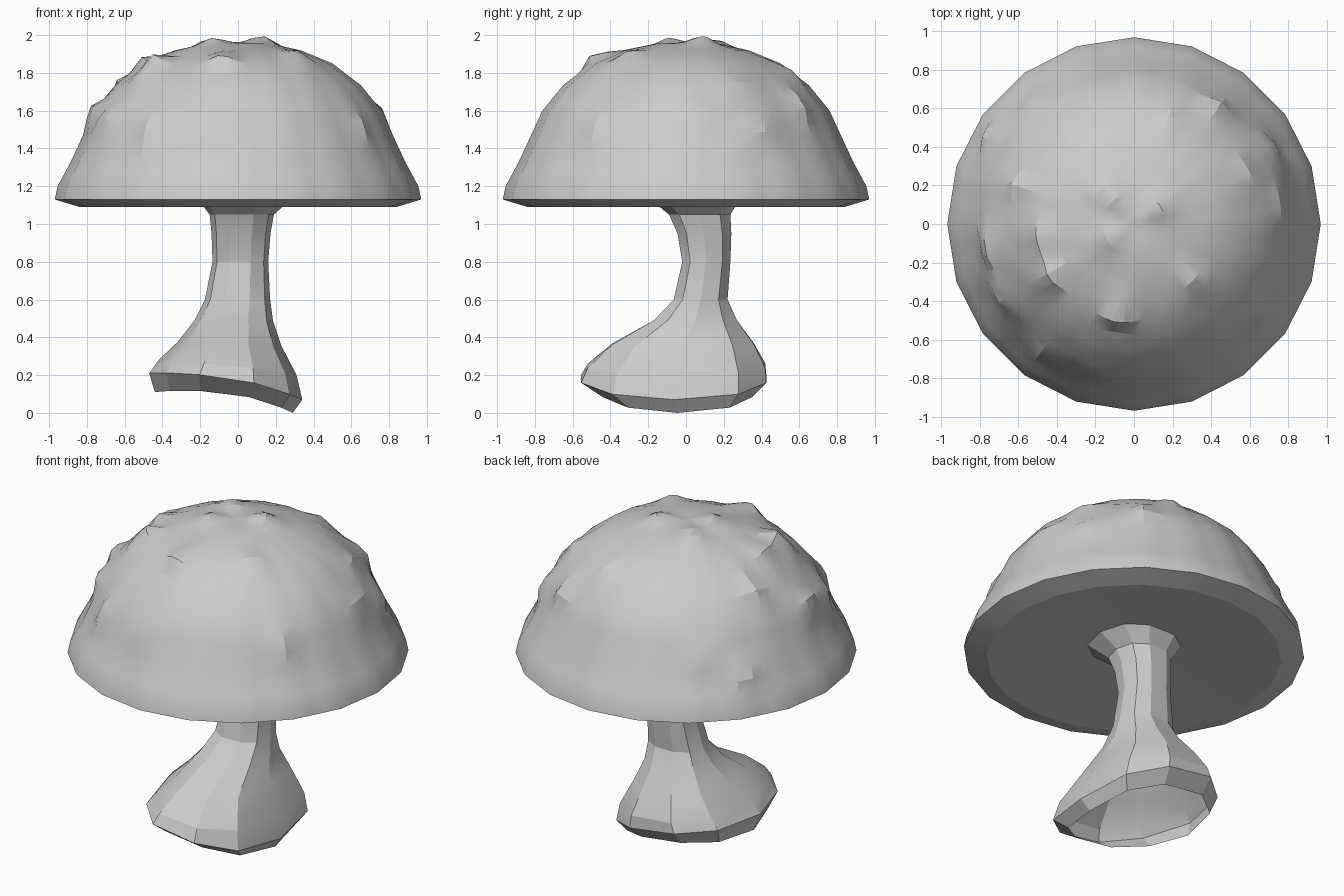
import bpy, bmesh
from math import sin, cos, pi, exp, copysign, hypot
from mathutils import Vector

if "Cube" in bpy.data.objects:
    bpy.data.objects.remove(bpy.data.objects["Cube"])


def add_object(name, bm, angle):
    bmesh.ops.recalc_face_normals(bm, faces=bm.faces)
    mesh = bpy.data.meshes.new(name)
    bm.to_mesh(mesh)
    bm.free()
    obj = bpy.data.objects.new(name, mesh)
    bpy.context.collection.objects.link(obj)
    bpy.context.view_layer.objects.active = obj
    obj.select_set(True)
    bpy.ops.object.shade_smooth_by_angle(angle=angle)
    obj.select_set(False)
    return obj


def skin(bm, rings):
    """Bridge successive rings of points with quads."""
    loops = [[bm.verts.new(p) for p in ring] for ring in rings]
    for a, b in zip(loops, loops[1:]):
        n = len(a)
        for i in range(n):
            bm.faces.new((a[i], a[(i + 1) % n], b[(i + 1) % n], b[i]))
    return loops


# Cap: dome profile (radius, height) from rim to crown
profile = [(0.97, 1.13), (0.955, 1.2), (0.885, 1.33), (0.82, 1.47), (0.76, 1.6),
           (0.65, 1.735), (0.5, 1.85), (0.33, 1.92), (0.16, 1.955), (0.04, 1.96)]


def dome_z(r):
    for (r0, z0), (r1, z1) in zip(profile, profile[1:]):
        if r >= r1:
            return z0 + (z1 - z0) * (r0 - r) / (r0 - r1)
    return profile[-1][1]


SIDES, SUB = 20, 3
N = SIDES * SUB


def cap_ring(r, z):
    pts = []
    for i in range(N):
        a = 2 * pi * i / N
        local = 2 * pi * (i % SUB) / N - pi / SIDES
        k = cos(pi / SIDES) / cos(local)      # keeps the faceted outline
        pts.append(Vector((r * k * cos(a), r * k * sin(a), z)))
    return pts


dense = []
for (r0, z0), (r1, z1) in zip(profile, profile[1:]):
    steps = 1 if r0 > 0.96 else 2
    for s in range(steps):
        t = s / steps
        dense.append((r0 + (r1 - r0) * t, z0 + (z1 - z0) * t))
dense.append(profile[-1])

# Warts: plan position and height
warts = [(-0.45, -0.27, .07), (-0.08, -0.46, .06), (0.31, -0.3, .04), (-0.49, -0.07, .04),
         (-0.76, -0.12, .06), (-0.7, -0.36, .05), (-0.45, -0.67, .04), (-0.15, -0.79, .03),
         (0.71, 0.38, .05), (0.76, 0.12, .03), (-0.74, 0.46, .05), (-0.6, 0.2, .04),
         (-0.56, 0.6, .03), (0.42, 0.6, .04), (0.6, 0.28, .03), (0.12, 0.08, .04),
         (-0.15, 0.15, .04), (0.2, 0.55, .03), (0.64, -0.48, .03), (-0.13, -0.08, .03)]
centres = [(Vector((x, y, dome_z(hypot(x, y)))), h) for x, y, h in warts]

# Underside rises gently towards the stem
rings = [cap_ring(0.2, 1.145), cap_ring(0.84, 1.09)]
for r, z in dense:
    ring = cap_ring(r, z)
    if z > 1.25:
        for p in ring:
            normal = (p - Vector((0, 0, 1.0))).normalized()
            p += normal * sum(h * exp(-((p - c).length / 0.075) ** 2) for c, h in centres)
    rings.append(ring)
bm = bmesh.new()
loops = skin(bm, rings)
bm.faces.new(loops[0])
bm.faces.new(loops[-1])
add_object("mushroom_cap", bm, pi / 10)


# Stem: sections (x min, x max, y min, y max, z, slope along x, lift front and back)
sections = [
    (-0.44, 0.29, -0.44, 0.35, 0.055, -0.055, 0.05),
    (-0.47, 0.34, -0.555, 0.425, 0.14, -0.07, 0.045),
    (-0.42, 0.31, -0.52, 0.42, 0.24, -0.04, 0.01),
    (-0.32, 0.23, -0.39, 0.36, 0.365, -0.01, 0.0),
    (-0.23, 0.185, -0.17, 0.27, 0.49, 0, 0),
    (-0.175, 0.17, -0.065, 0.22, 0.60, 0, 0),
    (-0.135, 0.16, -0.02, 0.235, 0.80, 0, 0),
    (-0.14, 0.172, -0.045, 0.24, 0.95, 0, 0),
    (-0.15, 0.19, -0.09, 0.235, 1.05, 0, 0),
    (-0.22, 0.29, -0.2, 0.29, 1.14, 0, 0),
]


def spow(v):
    return copysign(abs(v) ** 0.85, v)


STEM = 10
rings = []
for x0, x1, y0, y1, z, slope, lift in sections:
    ring = []
    for i in range(STEM):
        a = 2 * pi * i / STEM
        # the foot is drawn in at its front left and fuller at the back right
        k = 1.0
        if z < 0.4 and cos(a) * sin(a) > 0.01:
            k = 0.93 if cos(a) < 0 else 1.05
        c, s = spow(cos(a)), spow(sin(a)) / spow(sin(0.4 * pi))
        kx, ky = (k, k) if abs(cos(a)) > 0.5 else (k, 1.0)
        ring.append(((x0 + x1) / 2 + kx * c * (x1 - x0) / 2,
                     (y0 + y1) / 2 + ky * s * (y1 - y0) / 2,
                     z + slope * cos(a) + lift * sin(a) ** 2))
    rings.append(ring)
bm = bmesh.new()
skin(bm, rings)
add_object("mushroom_stem", bm, pi / 9)
